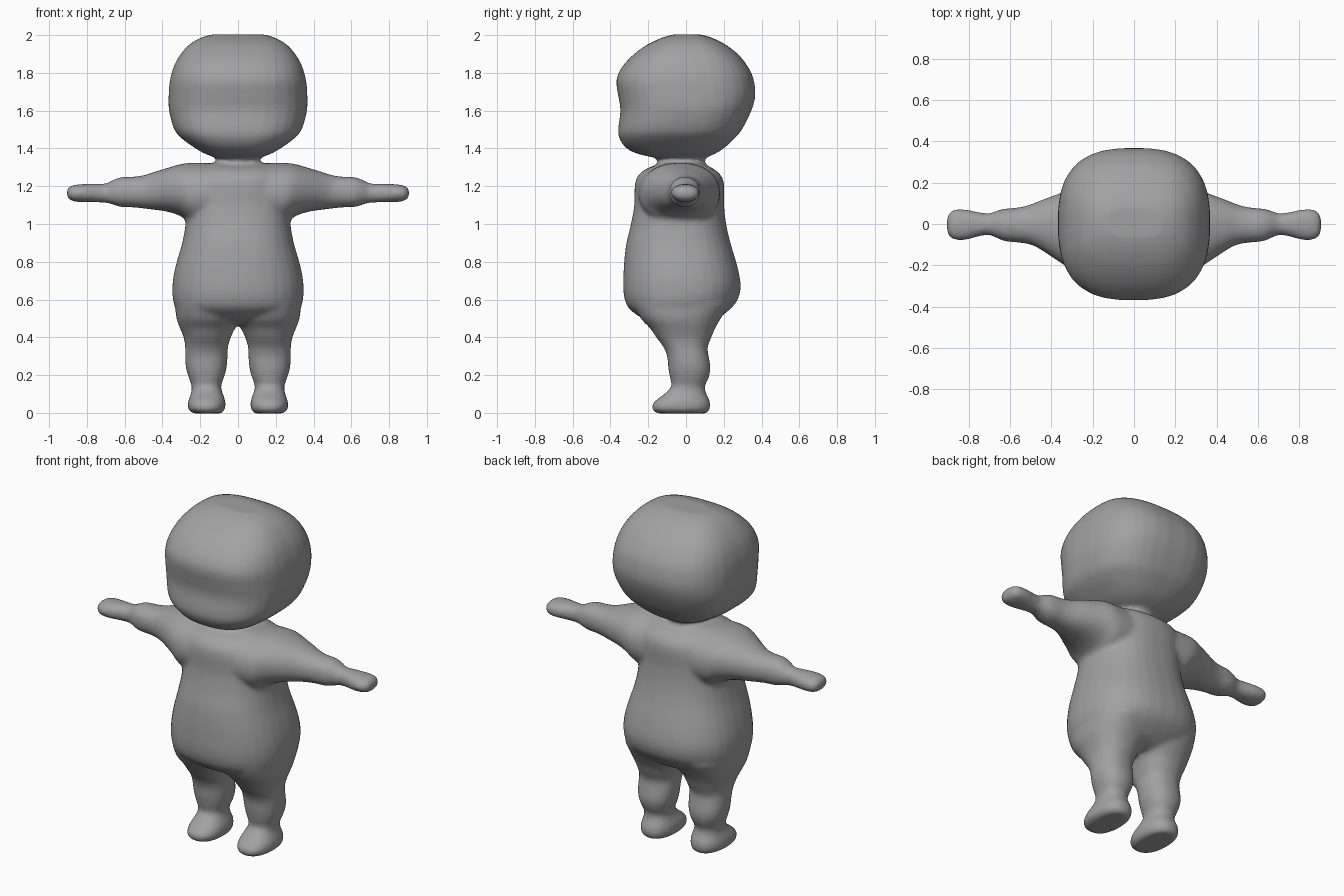
import bpy, bmesh, math

bm = bmesh.new()


def ring_offsets(n, count=32):
    """Unit superellipse points; n=2 is round, higher is squarer."""
    pts = []
    for i in range(count):
        a = 2 * math.pi * (i + 0.5) / count
        c, s = math.cos(a), math.sin(a)
        pts.append((math.copysign(abs(c) ** (2 / n), c), math.copysign(abs(s) ** (2 / n), s)))
    return pts


def smooth_rows(rows, steps=4):
    """Catmull-Rom interpolation between the section rows."""
    out = []
    for i in range(len(rows) - 1):
        p0, p1, p2, p3 = rows[max(i - 1, 0)], rows[i], rows[i + 1], rows[min(i + 2, len(rows) - 1)]
        for k in range(steps):
            t = k / steps
            out.append([0.5 * (2 * b + (c - a) * t + (2 * a - 5 * b + 4 * c - d) * t * t
                               + (3 * b - a - 3 * c + d) * t ** 3)
                        for a, b, c, d in zip(p0, p1, p2, p3)])
    return out + [list(rows[-1])]


def loft(rows, n, place):
    """Rows are (position, u min, u max, v min, v max)."""
    rings = []
    for w, u0, u1, v0, v1 in smooth_rows(rows):
        rings.append([bm.verts.new(place(w, (u0 + u1) / 2 + (u1 - u0) / 2 * a,
                                         (v0 + v1) / 2 + (v1 - v0) / 2 * b))
                      for a, b in ring_offsets(n)])
    faces = [bm.faces.new(rings[0]), bm.faces.new(rings[-1])]
    for r, q in zip(rings, rings[1:]):
        for i in range(len(r)):
            j = (i + 1) % len(r)
            faces.append(bm.faces.new((r[i], r[j], q[j], q[i])))
    bmesh.ops.recalc_face_normals(bm, faces=faces)


def upright(w, u, v):
    return (u, v, w)


def centred(rows):
    return [(z, -h, h, f, b) for z, h, f, b in rows]


# Head: height, half width, front, back
loft(centred([
    (1.35, .11, -.16, .10), (1.37, .17, -.25, .15), (1.40, .225, -.315, .20),
    (1.45, .295, -.352, .255), (1.50, .338, -.36, .297), (1.60, .366, -.348, .347),
    (1.68, .368, -.36, .368), (1.75, .363, -.37, .362), (1.80, .352, -.358, .347),
    (1.85, .334, -.325, .317), (1.90, .304, -.275, .275), (1.95, .258, -.205, .21),
    (1.985, .20, -.13, .14), (2.003, .14, -.07, .08)]), 2.7, upright)

# Neck, leaning up towards the back
loft([(1.25, -.13, .13, -.16, .11), (1.33, -.115, .115, -.15, .10), (1.42, -.125, .125, -.16, .11)],
     2, lambda w, u, v: (u, v, w + 0.12 * v))

# Torso: height, half width, front, back
loft(centred([
    (.47, .17, -.15, .10), (.50, .25, -.23, .17), (.55, .325, -.30, .235),
    (.60, .345, -.325, .275), (.66, .348, -.333, .29), (.72, .343, -.332, .285),
    (.80, .325, -.328, .266), (.90, .296, -.316, .236), (1.0, .278, -.292, .213),
    (1.1, .275, -.274, .202), (1.2, .27, -.272, .203), (1.25, .26, -.258, .19),
    (1.29, .24, -.215, .15), (1.322, .19, -.13, .08)]), 2.4, upright)

for side in (-1, 1):
    # Arm and hand: distance out, front, back, bottom, top
    loft([(.12, -.255, .18, 1.0, 1.322), (.24, -.245, .18, 1.0, 1.324), (.30, -.222, .172, 1.04, 1.318),
          (.37, -.178, .145, 1.064, 1.298), (.45, -.125, .115, 1.076, 1.274),
          (.50, -.10, .095, 1.082, 1.258), (.56, -.09, .08, 1.088, 1.25), (.62, -.085, .075, 1.09, 1.248),
          (.66, -.07, .066, 1.102, 1.234), (.70, -.053, .052, 1.112, 1.215),
          (.75, -.06, .057, 1.114, 1.214), (.81, -.077, .07, 1.115, 1.212),
          (.86, -.078, .072, 1.118, 1.208), (.89, -.066, .06, 1.127, 1.20),
          (.906, -.035, .03, 1.145, 1.182)], 2.2, lambda w, u, v: (side * w, u, v))
    # Leg and foot: height, inner, outer, front, back
    loft([(z, side * a, side * b, f, k) for z, a, b, f, k in [
        (-.003, .09, .235, -.15, .108), (.015, .07, .262, -.178, .125), (.045, .065, .266, -.18, .13),
        (.075, .07, .26, -.15, .122), (.10, .08, .25, -.115, .108), (.14, .09, .245, -.078, .10),
        (.19, .073, .262, -.086, .122), (.24, .06, .276, -.094, .13), (.30, .055, .28, -.10, .12),
        (.35, .053, .28, -.12, .115), (.40, .038, .288, -.158, .135), (.45, .014, .308, -.192, .155),
        (.50, -.02, .326, -.24, .185), (.58, -.02, .335, -.28, .235)]], 2.3, upright)

mesh = bpy.data.meshes.new("body")
bm.to_mesh(mesh)
bm.free()
body = bpy.data.objects.new("body", mesh)
bpy.context.collection.objects.link(body)

# Fuse the parts into one soft skin
fuse = body.modifiers.new("fuse", 'REMESH')
fuse.mode = 'VOXEL'
fuse.voxel_size = 0.013
fuse.use_smooth_shade = True
soften = body.modifiers.new("soften", 'SMOOTH')
soften.factor = 0.5
soften.iterations = 8

grey = bpy.data.materials.new("plain grey")
grey.diffuse_color = (0.36, 0.36, 0.36, 1)
mesh.materials.append(grey)
